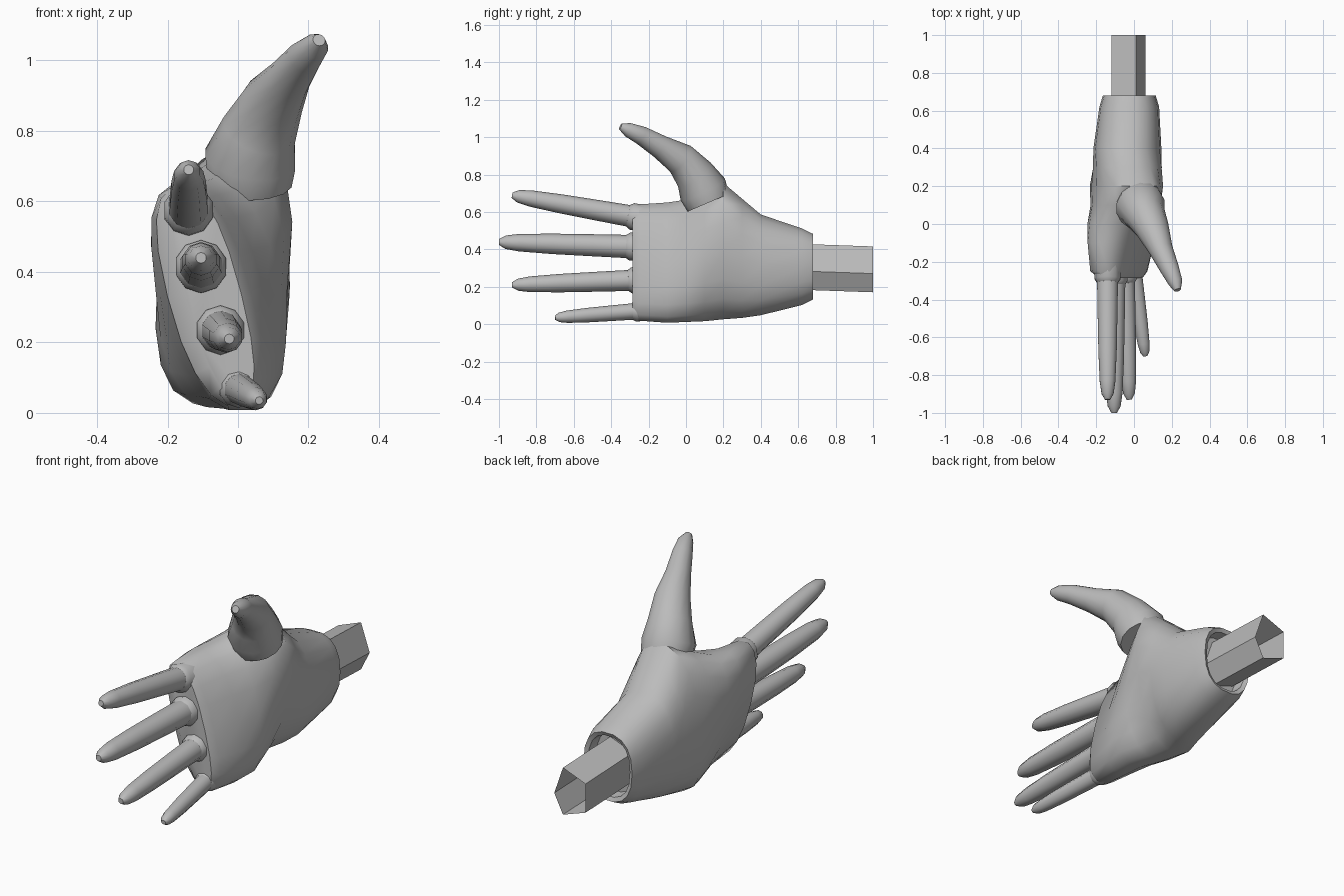
import bpy, bmesh, math
from mathutils import Vector

if "Cube" in bpy.data.objects:
    bpy.data.objects.remove(bpy.data.objects["Cube"])

grey = bpy.data.materials.new("plain grey")
grey.diffuse_color = (0.5, 0.5, 0.5, 1)
grey.use_nodes = True
grey.node_tree.nodes["Principled BSDF"].inputs["Base Color"].default_value = grey.diffuse_color


def loft(name, rings, cap_start=True, cap_end=True, smooth=True):
    """Skin a list of equal-length point rings."""
    bm = bmesh.new()
    loops = [[bm.verts.new(p) for p in r] for r in rings]
    n = len(loops[0])
    for a, b in zip(loops, loops[1:]):
        for i in range(n):
            j = (i + 1) % n
            bm.faces.new((a[i], a[j], b[j], b[i]))
    if cap_start:
        bm.faces.new(loops[0][::-1])
    if cap_end:
        bm.faces.new(loops[-1])
    bmesh.ops.recalc_face_normals(bm, faces=bm.faces)
    me = bpy.data.meshes.new(name)
    bm.to_mesh(me)
    bm.free()
    me.materials.append(grey)
    ob = bpy.data.objects.new(name, me)
    bpy.context.collection.objects.link(ob)
    bpy.ops.object.select_all(action='DESELECT')
    ob.select_set(True)
    bpy.context.view_layer.objects.active = ob
    if smooth:
        bpy.ops.object.shade_smooth_by_angle(angle=math.radians(42))
    return ob


def tube(name, path, sides=10):
    """Round tube through (x, y, z, radius) points."""
    pts = [Vector(p[:3]) for p in path]
    rings = []
    for i, p in enumerate(pts):
        t = (pts[min(i + 1, len(pts) - 1)] - pts[max(i - 1, 0)]).normalized()
        u = t.cross(Vector((1, 0, 0))).normalized()
        v = t.cross(u)
        r = path[i][3]
        rings.append([p + r * (u * math.cos(a) + v * math.sin(a))
                      for a in (2 * math.pi * k / sides for k in range(sides))])
    return loft(name, rings)


def oval(y, cx, hx, z0, z1, lean, n=18, e=2 / 2.4):
    """Soft-cornered palm section, leaning sideways with height."""
    ring = []
    for k in range(n):
        a = 2 * math.pi * k / n
        c, s = math.cos(a), math.sin(a)
        c = math.copysign(abs(c) ** e, c)
        s = math.copysign(abs(s) ** e, s)
        ring.append((cx + hx * c + lean * s, y, (z0 + z1) / 2 + (z1 - z0) / 2 * s))
    return ring


# Palm, from the knuckles to the recessed wrist opening
loft("palm", [oval(*s) for s in (
    (-0.285, -0.07, 0.08, 0.04, 0.63, -0.075),
    (-0.25, -0.08, 0.12, 0.015, 0.645, -0.08),
    (-0.10, -0.07, 0.15, 0.004, 0.655, -0.08),
    (0.00, -0.055, 0.178, 0.008, 0.67, -0.055),
    (0.10, -0.045, 0.185, 0.012, 0.71, 0.0),
    (0.20, -0.04, 0.185, 0.022, 0.76, 0.045),
    (0.30, -0.035, 0.182, 0.03, 0.675, 0.02),
    (0.40, -0.035, 0.18, 0.045, 0.59, 0.0),
    (0.62, -0.025, 0.158, 0.10, 0.515, 0.0),
    (0.68, -0.025, 0.14, 0.13, 0.485, 0.0),
    (0.67, -0.025, 0.12, 0.15, 0.465, 0.0),
    (0.61, -0.025, 0.115, 0.155, 0.46, 0.0))])

# Thumb
tube("thumb", [
    (0.035, 0.12, 0.65, 0.12), (0.035, 0.09, 0.72, 0.132),
    (0.06, 0.045, 0.80, 0.108), (0.10, -0.03, 0.885, 0.088),
    (0.145, -0.14, 0.95, 0.063), (0.19, -0.24, 1.01, 0.05),
    (0.22, -0.31, 1.04, 0.038), (0.23, -0.35, 1.058, 0.018)], 14)

# Fingers: base point, tip point, shaft radius, knuckle radius
FINGERS = {
    "index_finger": ((-0.14, -0.28, 0.575), (-0.14, -0.93, 0.69), 0.058, 0.072),
    "middle_finger": ((-0.105, -0.29, 0.415), (-0.105, -1.0, 0.44), 0.062, 0.075),
    "ring_finger": ((-0.05, -0.28, 0.235), (-0.025, -0.93, 0.21), 0.056, 0.07),
    "little_finger": ((0.0, -0.26, 0.07), (0.06, -0.70, 0.035), 0.044, 0.055),
}
# (fraction of length, fraction of shaft radius)
SHAFT = ((0.04, 1.0), (0.3, 0.95), (0.6, 0.88), (0.85, 0.75), (0.95, 0.58), (1.0, 0.25))
for name, (base, tip, r, knuckle) in FINGERS.items():
    a, b = Vector(base), Vector(tip)
    tube(name, [(*a.lerp(b, t), r * k) for t, k in SHAFT])
    # Knuckle collar joining finger and palm
    d = (b - a).normalized()
    tube(name + "_knuckle", [(*(a - d * 0.10), knuckle), (*(a + d * 0.01), knuckle),
                             (*(a + d * 0.03), r)])

# Forearm rod: hollow five-sided tube
pentagon = ((0.01, 0.42), (0.06, 0.275), (0.01, 0.175), (-0.12, 0.22), (-0.12, 0.37))
loft("forearm_rod", [[(x, y, z + dz) for x, z in pentagon]
                     for y, dz in ((0.60, 0.01), (1.0, -0.004))],
     cap_end=False, smooth=False)
